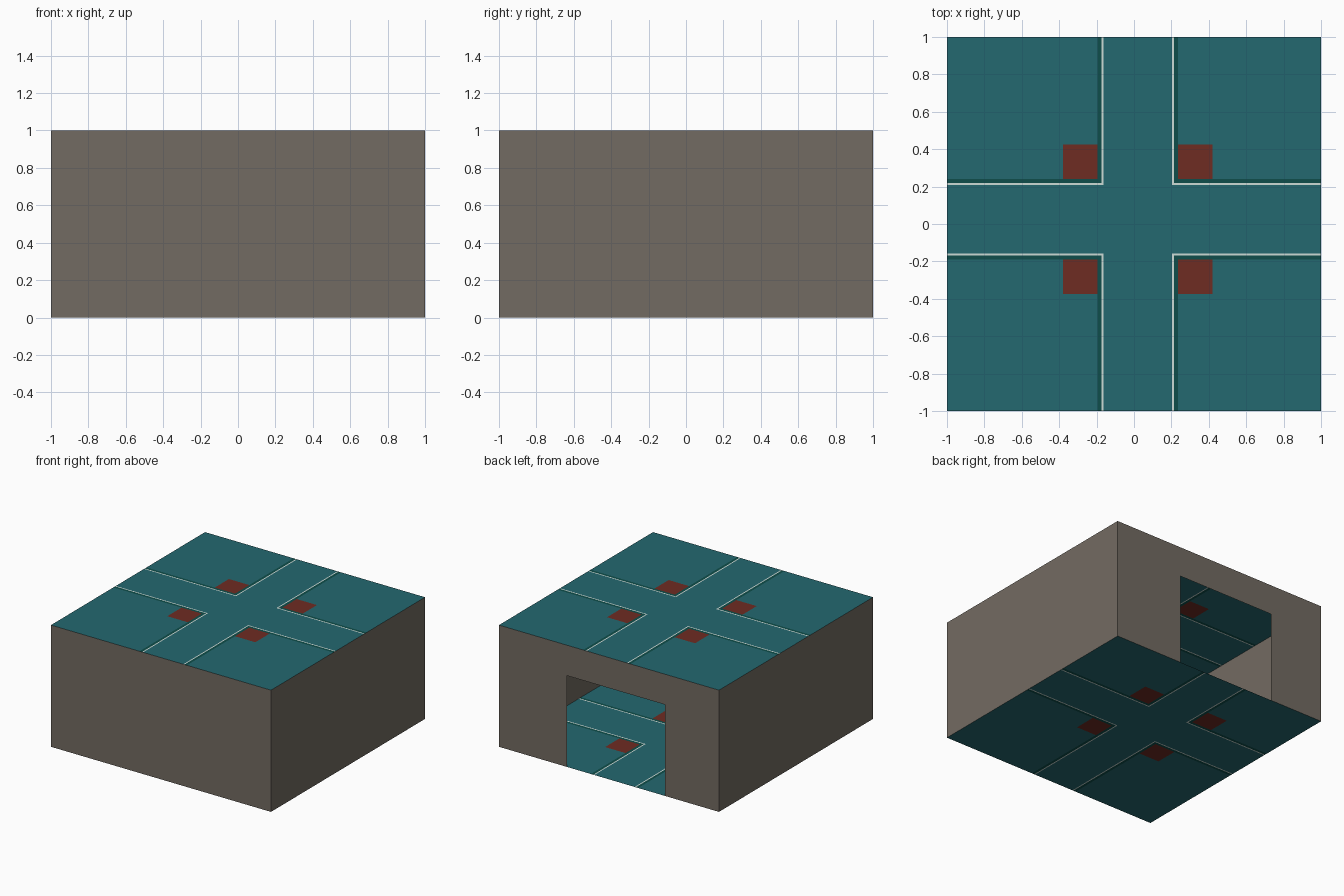
import bpy, bmesh

if "Cube" in bpy.data.objects:
    bpy.data.objects.remove(bpy.data.objects["Cube"])


def material(name, rgb):
    m = bpy.data.materials.new(name)
    m.diffuse_color = (*rgb, 1)
    m.use_nodes = True
    m.node_tree.nodes["Principled BSDF"].inputs["Base Color"].default_value = m.diffuse_color
    return m


STONE = material("stone brown", (0.171, 0.147, 0.122))
TEAL = material("teal", (0.0176, 0.138, 0.162))
RED = material("brick red", (0.156, 0.025, 0.016))
GREEN = material("dark green", (0.0044, 0.076, 0.069))
WHITE = material("pale line", (0.61, 0.716, 0.679))


def sheet(name, us, vs, place, rule, mats):
    """Thin sheet cut along us/vs; rule(u, v) gives material index, None = hole."""
    bm = bmesh.new()
    grid = [[bm.verts.new(place(u, v)) for v in vs] for u in us]
    for i in range(len(us) - 1):
        for j in range(len(vs) - 1):
            k = rule((us[i] + us[i + 1]) / 2, (vs[j] + vs[j + 1]) / 2)
            if k is None:
                continue
            f = bm.faces.new((grid[i][j], grid[i + 1][j],
                              grid[i + 1][j + 1], grid[i][j + 1]))
            f.material_index = k
    bmesh.ops.delete(bm, geom=[v for v in bm.verts if not v.link_faces],
                     context='VERTS')
    me = bpy.data.meshes.new(name)
    bm.to_mesh(me)
    bm.free()
    for m in mats:
        me.materials.append(m)
    ob = bpy.data.objects.new(name, me)
    bpy.context.collection.objects.link(ob)
    return ob


# Crossing pattern, as distances from its centre: path, line, border, square
PATH, LINE, BORDER, SQUARE = 0.183, 0.193, 0.215, 0.40


def crossing(name, z, cx, cy, up):
    def cuts(c):
        d = (PATH, LINE, BORDER, SQUARE)
        return [-1] + [c - k for k in reversed(d)] + [c + k for k in d] + [1]

    def rule(x, y):
        a, b = abs(x - cx), abs(y - cy)
        near, far = min(a, b), max(a, b)
        if near < PATH:
            return 0
        if near < LINE:
            return 3
        if near < BORDER:
            return 2
        return 1 if far < SQUARE else 0

    ob = sheet(name, cuts(cx), cuts(cy), lambda x, y: (x, y, z), rule,
               (TEAL, RED, GREEN, WHITE))
    if not up:
        ob.data.flip_normals()


# Roof and floor
crossing("roof", 1.0, 0.02, 0.025, True)
crossing("floor", 0.0, -0.05, 0.15, False)

# Plain walls
solid = lambda u, v: 0
sheet("front_wall", (-1, 1), (0, 1), lambda u, v: (u, -1, v), solid, (STONE,))
sheet("right_wall", (-1, 1), (0, 1), lambda u, v: (1, u, v), solid, (STONE,))
sheet("left_wall", (-1, 1), (0, 1), lambda u, v: (-1, -u, v), solid, (STONE,))

# Back wall with a doorway
sheet("back_wall", (-1, -0.38, 0.51, 1), (0, 0.75, 1),
      lambda u, v: (-u, 1, v),
      lambda u, v: None if -0.38 < u < 0.51 and v < 0.75 else 0, (STONE,))
